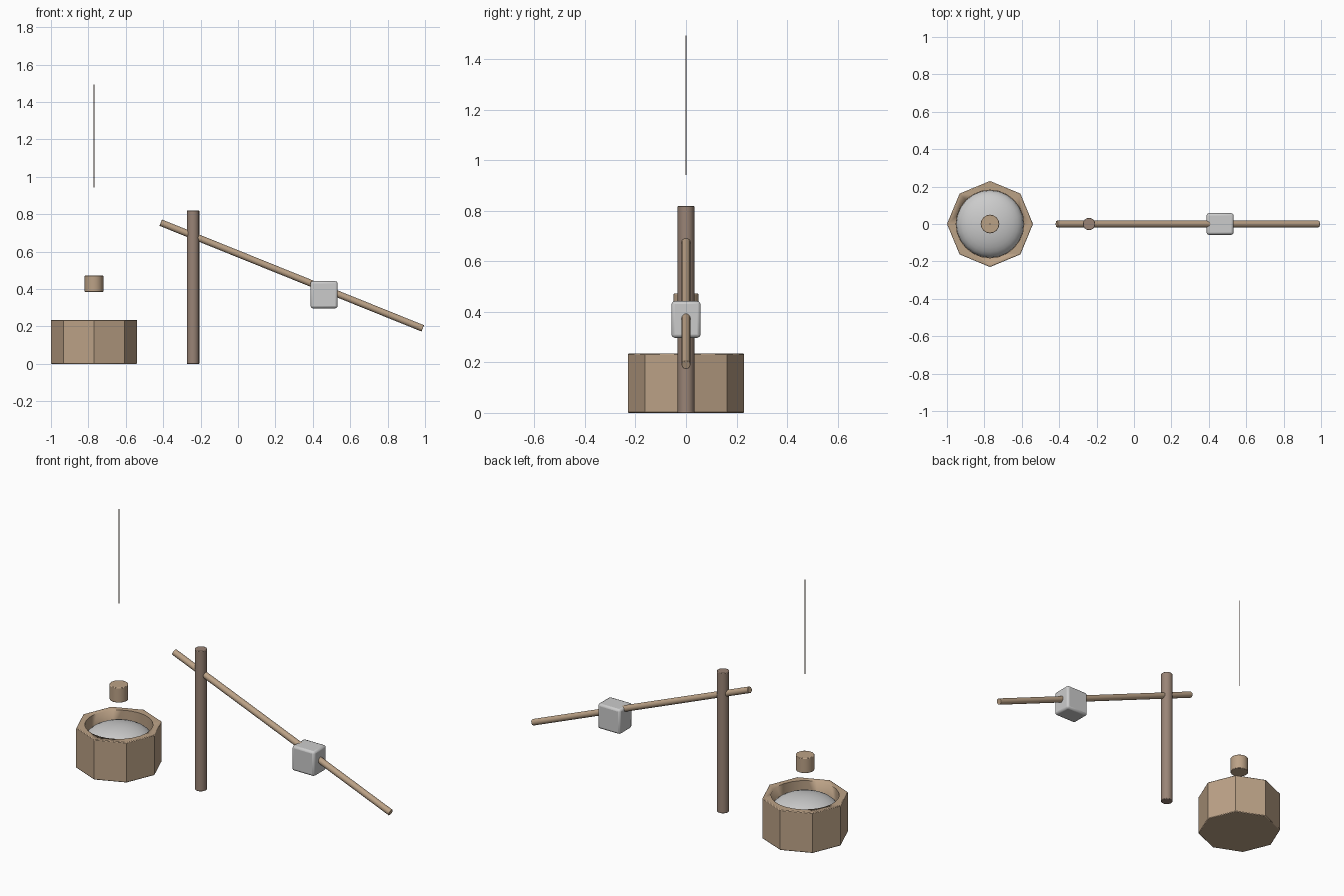
import bpy, bmesh, math
from mathutils import Vector

if "Cube" in bpy.data.objects:
    bpy.data.objects.remove(bpy.data.objects["Cube"])


def material(name, color):
    m = bpy.data.materials.new(name)
    m.diffuse_color = color
    m.use_nodes = True
    m.node_tree.nodes["Principled BSDF"].inputs["Base Color"].default_value = m.diffuse_color
    return m


LIGHT = material("light_wood", (0.50, 0.36, 0.24, 1))
DARK = material("dark_wood", (0.32, 0.23, 0.18, 1))


def finish(name, bm, mat=None, bevel=0.0, smooth=True, loc=(0, 0, 0)):
    bmesh.ops.recalc_face_normals(bm, faces=bm.faces)
    me = bpy.data.meshes.new(name)
    bm.to_mesh(me)
    bm.free()
    ob = bpy.data.objects.new(name, me)
    ob.location = loc
    bpy.context.collection.objects.link(ob)
    if mat:
        me.materials.append(mat)
    if bevel:
        b = ob.modifiers.new("bevel", "BEVEL")
        b.width, b.segments = bevel, 2
        b.limit_method, b.angle_limit = "ANGLE", math.radians(60)
    if smooth:
        bpy.ops.object.select_all(action="DESELECT")
        ob.select_set(True)
        bpy.context.view_layer.objects.active = ob
        bpy.ops.object.shade_smooth_by_angle(angle=math.radians(35))
    return ob


def rod(name, a, b, r, mat, sides=16, bevel=0.0):
    a, b = Vector(a), Vector(b)
    bm = bmesh.new()
    bmesh.ops.create_cone(bm, cap_ends=True, segments=sides,
                          radius1=r, radius2=r, depth=(b - a).length)
    ob = finish(name, bm, mat, bevel, loc=(a + b) / 2)
    ob.rotation_euler = (b - a).to_track_quat("Z", "Y").to_euler()
    return ob


CX = -0.77

# Eight-sided mortar with a round recess
mortar = rod("mortar", (CX, 0, 0), (CX, 0, 0.235), 0.23, LIGHT, 8, 0.004)
cutter = rod("recess_cutter", (CX, 0, 0.12), (CX, 0, 0.4), 0.181, None, 24)
cutter.hide_render = True
cutter.hide_viewport = True
cut = mortar.modifiers.new("recess", "BOOLEAN")
cut.object = cutter
cut.operation = "DIFFERENCE"

# Rounded heap filling the recess
bm = bmesh.new()
bmesh.ops.create_uvsphere(bm, u_segments=24, v_segments=16, radius=0.18)
bmesh.ops.scale(bm, vec=(1, 1, 0.45), verts=bm.verts)
finish("mortar_filling", bm, loc=(CX, 0, 0.15))

# Pestle head and the thin cord above it
rod("pestle_head", (CX, 0, 0.385), (CX, 0, 0.472), 0.05, LIGHT, 16, 0.003)
rod("cord", (CX, 0, 0.943), (CX, 0, 1.495), 0.0025, DARK, 8)

# Upright post and the tilted beam through it
rod("post", (-0.24, 0, 0), (-0.24, 0, 0.82), 0.033, DARK, 16, 0.003)
rod("beam", (-0.413, 0, 0.755), (0.988, 0, 0.19), 0.018, LIGHT, 12, 0.002)

# Counterweight block
bm = bmesh.new()
bmesh.ops.create_cube(bm, size=1)
bmesh.ops.scale(bm, vec=(0.145, 0.115, 0.145), verts=bm.verts)
finish("counterweight", bm, None, 0.012, loc=(0.46, 0, 0.37))
